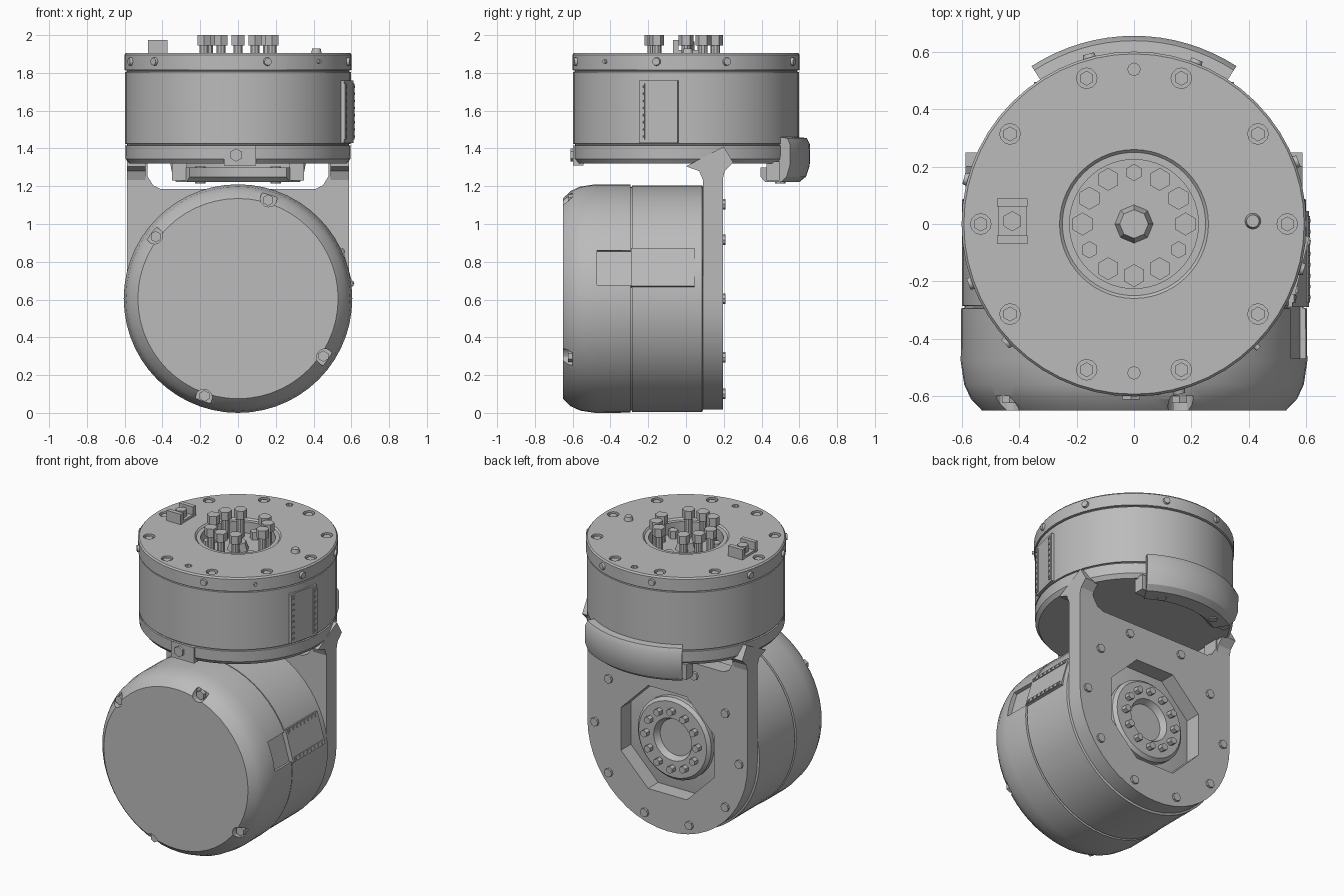
import bpy, bmesh
from math import radians, sin, cos, pi
from mathutils import Matrix, Vector

cube = bpy.data.objects.get("Cube")
if cube:
    bpy.data.objects.remove(cube, do_unlink=True)

grey = bpy.data.materials.new("machined grey")
grey.use_nodes = True
COLOUR = (0.5, 0.5, 0.5, 1)
grey.diffuse_color = COLOUR
grey.node_tree.nodes["Principled BSDF"].inputs["Base Color"].default_value = COLOUR

parts = []
UP = Matrix.Identity(4)
# Lower joint frame: local z points to the front, local y points up
LOW = Matrix.Translation((0, 0, 0.605)) @ Matrix.Rotation(pi / 2, 4, 'X')


def finish(bm, name, frame=UP):
    bmesh.ops.remove_doubles(bm, verts=bm.verts, dist=1e-5)
    bmesh.ops.recalc_face_normals(bm, faces=bm.faces)
    bm.transform(frame)
    mesh = bpy.data.meshes.new(name)
    bm.to_mesh(mesh)
    bm.free()
    mesh.materials.append(grey)
    ob = bpy.data.objects.new(name, mesh)
    bpy.context.collection.objects.link(ob)
    parts.append(ob)
    return ob


def lathe(name, profile, frame=UP, start=0, sweep=360, steps=56):
    bm = bmesh.new()
    a = radians(start)
    vs = [bm.verts.new((r * cos(a), r * sin(a), h)) for r, h in profile]
    edges = [bm.edges.new(p) for p in zip(vs, vs[1:])]
    full = sweep == 360
    if not full:
        edges.append(bm.edges.new((vs[-1], vs[0])))
    bmesh.ops.spin(bm, geom=vs + edges, axis=(0, 0, 1), cent=(0, 0, 0),
                   angle=radians(sweep), steps=steps, use_merge=full)
    if not full:
        bmesh.ops.holes_fill(bm, edges=[e for e in bm.edges if e.is_boundary], sides=0)
    return finish(bm, name, frame)


def add_rod(bm, p, r, length, sides=6, axis='Z', r2=None):
    turn = {'Z': UP, 'X': Matrix.Rotation(pi / 2, 4, 'Y')}[axis]
    bmesh.ops.create_cone(bm, cap_ends=True, segments=sides, radius1=r,
                          radius2=r if r2 is None else r2, depth=length,
                          matrix=Matrix.Translation(p) @ turn)


def add_box(bm, centre, size, turn=UP):
    bmesh.ops.create_cube(bm, size=1, matrix=turn @ Matrix.Translation(centre)
                          @ Matrix.Diagonal((*size, 1)))


def prism(name, outline, depth, frame=UP):
    bm = bmesh.new()
    face = bm.faces.new([bm.verts.new((*p, 0)) for p in outline])
    out = bmesh.ops.extrude_face_region(bm, geom=[face])
    bmesh.ops.translate(bm, vec=(0, 0, depth),
                        verts=[v for v in out["geom"] if isinstance(v, bmesh.types.BMVert)])
    return finish(bm, name, frame)


def cut(ob, cutter):
    cutter.hide_render = True
    mod = ob.modifiers.new("cut", 'BOOLEAN')
    mod.operation, mod.solver, mod.object = 'DIFFERENCE', 'EXACT', cutter
    bpy.context.view_layer.objects.active = ob
    bpy.ops.object.modifier_apply(modifier=mod.name)
    parts.remove(cutter)
    bpy.data.objects.remove(cutter, do_unlink=True)


def polar(r, deg, h):
    return Vector((r * cos(radians(deg)), r * sin(radians(deg)), h))


# Upper housing with sunken cable well and seam grooves
upper = lathe("upper_housing", [
    (0, 1.32), (0.575, 1.32), (0.595, 1.345), (0.597, 1.415), (0.588, 1.417),
    (0.588, 1.423), (0.597, 1.425), (0.597, 1.805), (0.588, 1.807), (0.588, 1.813),
    (0.602, 1.815), (0.602, 1.895), (0.594, 1.905), (0.26, 1.905), (0.25, 1.895),
    (0.225, 1.895), (0.225, 1.82), (0, 1.82)])
bm = bmesh.new()
for i in range(10):
    add_rod(bm, polar(0.535, i * 36, 1.9), 0.036, 0.05, 12)
for y in (0.54, -0.52):
    add_rod(bm, (0, y, 1.9), 0.022, 0.05, 8)
cut(upper, finish(bm, "screw_hole_cutter"))

# Screws sitting inside the top holes
bm = bmesh.new()
for i in range(10):
    add_rod(bm, polar(0.535, i * 36, 1.885), 0.026, 0.026)
finish(bm, "top_screws")

# Cable well: centre boss, tall hex posts and three short screws
bm = bmesh.new()
add_rod(bm, (0, 0, 1.84), 0.07, 0.06, 8, r2=0.05)
for i in range(12):
    if i in (3, 7, 11):
        add_rod(bm, polar(0.18, i * 30, 1.84), 0.03, 0.06)
    else:
        add_rod(bm, polar(0.18, i * 30, 1.885), 0.025, 0.14, 10)
        add_rod(bm, polar(0.18, i * 30, 1.973), 0.04, 0.054)
finish(bm, "hex_posts")

# Connector bracket and button on the lid
bm = bmesh.new()
add_box(bm, (-0.425, 0.01, 1.912), (0.1, 0.15, 0.016))
for y in (-0.055, 0.075):
    add_box(bm, (-0.425, y, 1.938), (0.105, 0.028, 0.07))
add_rod(bm, (-0.425, 0.01, 1.94), 0.035, 0.05)
finish(bm, "lid_connector")
bm = bmesh.new()
add_rod(bm, (0.415, 0.01, 1.917), 0.028, 0.026, 16, r2=0.022)
finish(bm, "lid_button")

# Radial screws around the lid rim
bm = bmesh.new()
for deg in (-137, -75, -15, 21, 69, 105, 165, 200, -45):
    small = deg == -45
    hub = bmesh.ops.create_cone(
        bm, cap_ends=True, segments=12, radius1=0.012 if small else 0.026,
        radius2=0.01 if small else 0.02, depth=0.03,
        matrix=Matrix.Rotation(radians(deg), 4, 'Z')
        @ Matrix.Translation((0.6, 0, 1.86)) @ Matrix.Rotation(pi / 2, 4, 'Y'))
finish(bm, "rim_screws")

# Lower housing: motor body and domed front cap
lower_body = lathe("lower_body", [
    (0, -0.09), (0.59, -0.09), (0.6, -0.085), (0.6, 0.285), (0.592, 0.287), (0, 0.287)], LOW)
cap = lathe("front_cap", [
    (0, 0.28), (0.592, 0.28), (0.592, 0.293), (0.604, 0.295), (0.605, 0.48),
    (0.593, 0.56), (0.57, 0.61), (0.53, 0.652), (0, 0.652)], LOW)
bm = bmesh.new()
cap_angles = (143, 73, -34, -109)
for deg in cap_angles:
    add_rod(bm, polar(0.555, deg, 0.66), 0.045, 0.12, 12)
add_box(bm, (0.62, 0, 0.37), (0.09, 0.19, 0.2), Matrix.Rotation(radians(16), 4, 'Z'))
cut(cap, finish(bm, "cap_pocket_cutter", LOW))
bm = bmesh.new()
for deg in cap_angles:
    add_rod(bm, polar(0.545, deg, 0.605), 0.03, 0.04)
finish(bm, "cap_screws", LOW)


# Flat side panels with toothed rails, one per housing
def side_panel(name, frame, deg, low, high):
    bm = bmesh.new()
    turn = Matrix.Rotation(radians(deg), 4, 'Z')
    mid, size = (low + high) / 2, high - low
    add_box(bm, (0.575, 0, mid), (0.06, 0.21, size), turn)
    for side in (-1, 1):
        add_box(bm, (0.58, side * 0.088, mid), (0.06, 0.028, size * 0.9), turn)
        for k in range(8):
            h = low + size * (0.1 + k * 0.8 / 7)
            add_box(bm, (0.585, side * 0.088, h), (0.058, 0.014, 0.012), turn)
    finish(bm, name, frame)


side_panel("upper_side_panel", UP, -14, 1.43, 1.76)
side_panel("lower_side_panel", LOW, 16, -0.045, 0.29)

# Back plate: rounded foot, window under the flange and octagonal pocket
outline = [polar(0.588, 180 + i * 7.5, 0).xy for i in range(25)]
outline += [Vector((0.588, 0.72)), Vector((-0.588, 0.72))]
plate = prism("back_plate", outline, 0.105, LOW @ Matrix.Translation((0, 0, -0.195)))
window = [(-0.41, 0.58), (0.41, 0.58), (0.45, 0.6), (0.48, 0.65), (0.48, 0.715), (-0.48, 0.715),
          (-0.48, 0.65), (-0.45, 0.6)]
cut(plate, prism("window_cutter", window, 0.3, LOW @ Matrix.Translation((0, 0, -0.3))))
pocket = [polar(0.37, 22.5 + i * 45, 0).xy for i in range(8)]
cut(plate, prism("pocket_cutter", pocket, 0.3, LOW @ Matrix.Translation((0, 0, -0.3))))

# Output hub with dished centre and bolt circle inside the pocket
lathe("output_hub", [(0, -0.1), (0.12, -0.1), (0.14, -0.14), (0.25, -0.14),
                     (0.27, -0.12), (0.27, -0.08), (0, -0.08)], LOW, steps=32)
bm = bmesh.new()
for i in range(12):
    add_rod(bm, polar(0.19, i * 30, -0.15), 0.024, 0.05)
finish(bm, "hub_bolts", LOW)
bm = bmesh.new()
for i in range(10):
    if i not in (2, 3):
        add_rod(bm, polar(0.53, i * 36, -0.195), 0.028, 0.03, 8)
for x in (-0.2, 0.2):
    add_rod(bm, (x, 0.5, -0.195), 0.028, 0.03, 8)
finish(bm, "plate_bolts", LOW)

# Gussets blending the plate into the flange
gusset = [(-0.39, 1.41), (-0.39, 1.33), (0, 1.305), (0.07, 1.28), (0.095, 1.22),
          (0.19, 1.22), (0.205, 1.28), (0.25, 1.325), (0.2, 1.41)]
yz_frame = Matrix(((0, 0, 1, 0), (1, 0, 0, 0), (0, 1, 0, 0), (0, 0, 0, 1)))
for name, x in (("left_gusset", 0.49), ("right_gusset", -0.588)):
    prism(name, gusset[2:], 0.098, Matrix.Translation((x, 0, 0)) @ yz_frame)

# Curved rear cover hugging the flange
lathe("rear_cover", [(0.47, 1.25), (0.5, 1.222), (0.6, 1.222), (0.635, 1.25), (0.655, 1.31),
                     (0.657, 1.42), (0.64, 1.455), (0.59, 1.46), (0.585, 1.3), (0.47, 1.3)],
      start=57, sweep=66, steps=16)
bm = bmesh.new()
for x in (-0.2, 0.2):
    add_rod(bm, (x, 0.5, 1.26), 0.028, 0.09, 8)
for side in (-1, 1):
    add_box(bm, (side * 0.31, 0.46, 1.28), (0.08, 0.07, 0.1))
finish(bm, "rear_cover_fixings")

# Small boss and screw on the flange front
bm = bmesh.new()
add_box(bm, (0.01, -0.57, 1.362), (0.17, 0.055, 0.105))
finish(bm, "flange_boss")
bm = bmesh.new()
add_rod(bm, (0, 0, 0), 0.035, 0.03)
finish(bm, "flange_screw", Matrix.Translation((-0.01, -0.597, 1.365))
       @ Matrix.Rotation(pi / 2, 4, 'X'))

# Smooth round walls while keeping machined edges crisp
bpy.ops.object.select_all(action='DESELECT')
for ob in parts:
    ob.select_set(True)
bpy.context.view_layer.objects.active = parts[0]
bpy.ops.object.shade_smooth_by_angle(angle=radians(30))
